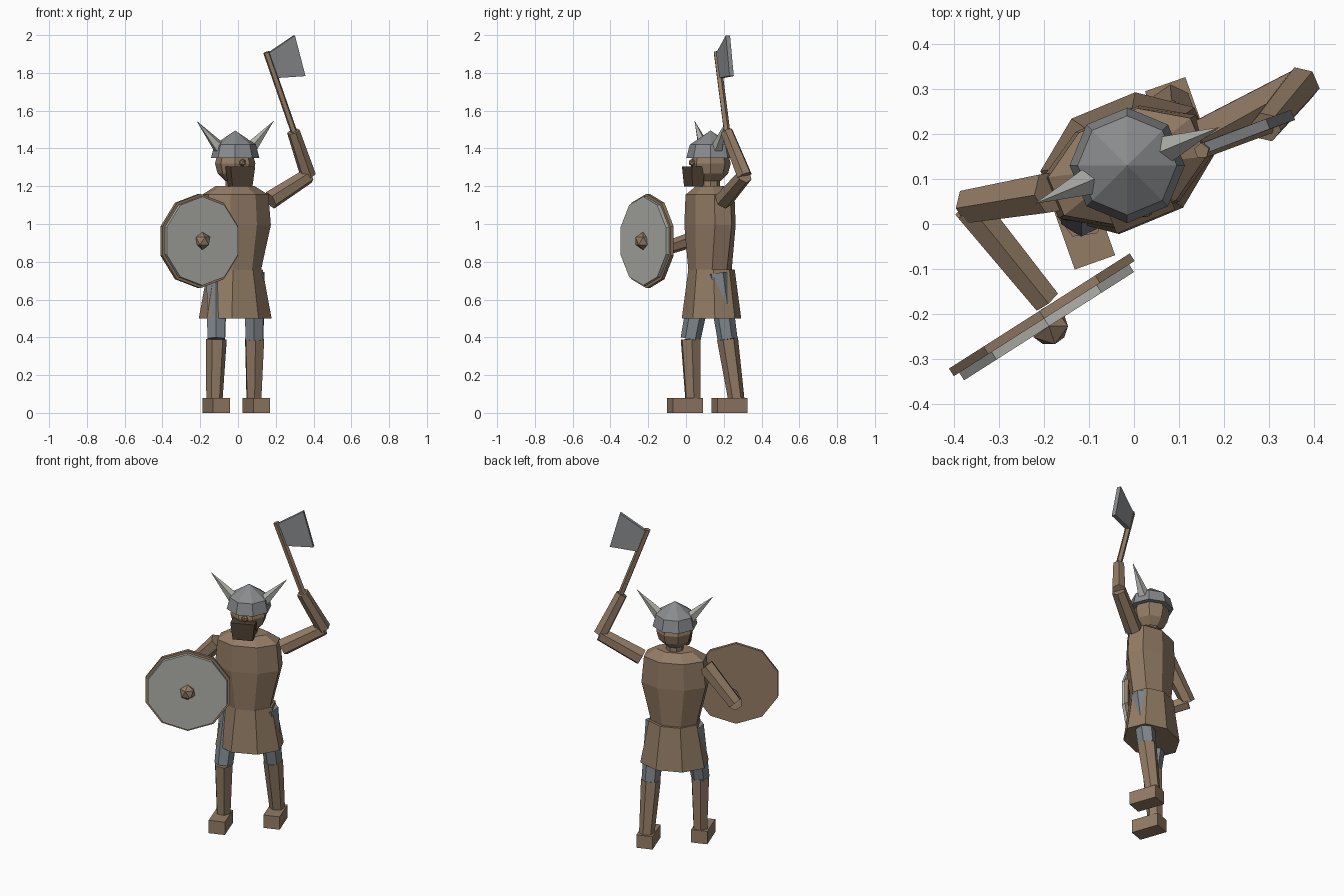
import bpy, bmesh, math
from mathutils import Vector, Matrix

if "Cube" in bpy.data.objects:
    bpy.data.objects.remove(bpy.data.objects["Cube"])

TURN = math.radians(22.5)          # whole figure is turned this much
CX, CY = -0.015, 0.13              # body axis


def material(name, rgb):
    m = bpy.data.materials.new(name)
    m.diffuse_color = (*rgb, 1)
    m.use_nodes = True
    m.node_tree.nodes["Principled BSDF"].inputs["Base Color"].default_value = m.diffuse_color
    return m


BROWN = material("leather_brown", (0.29, 0.20, 0.13))
DARK = material("beard_dark_brown", (0.085, 0.056, 0.036))
STEEL = material("steel_grey", (0.25, 0.26, 0.27))
CLOTH = material("trouser_grey", (0.21, 0.235, 0.26))
PALE = material("pale_grey", (0.44, 0.44, 0.41))


def finish(name, bm, mat):
    bmesh.ops.recalc_face_normals(bm, faces=bm.faces)
    me = bpy.data.meshes.new(name)
    bm.to_mesh(me)
    bm.free()
    me.materials.append(mat)
    ob = bpy.data.objects.new(name, me)
    bpy.context.collection.objects.link(ob)
    return ob


def limb(name, a, b, r1, r2, mat, sides=6, phase=0.0):
    """Tapered prism from point a to point b."""
    a, b = Vector(a), Vector(b)
    d = b - a
    m = (Matrix.Translation((a + b) / 2) @ d.to_track_quat('Z', 'Y').to_matrix().to_4x4()
         @ Matrix.Rotation(phase, 4, 'Z'))
    bm = bmesh.new()
    bmesh.ops.create_cone(bm, cap_ends=True, segments=sides, radius1=r1, radius2=r2,
                          depth=d.length, matrix=m)
    return finish(name, bm, mat)


def loft(name, rings, mat, cx=CX, cy=CY, sides=8):
    """Stack of elliptical rings (z, half width, half depth), turned with the body."""
    bm = bmesh.new()
    rows = []
    for z, w, d in rings:
        row = []
        for i in range(1 if w == 0 else sides):
            t = 2 * math.pi * (i + 0.5) / sides
            p = Matrix.Rotation(TURN, 3, 'Z') @ Vector((w * math.cos(t), d * math.sin(t), 0))
            row.append(bm.verts.new((cx + p.x, cy + p.y, z)))
        rows.append(row)
    for lo, hi in zip(rows, rows[1:]):
        for i in range(sides):
            j = (i + 1) % sides
            if len(hi) == 1:
                bm.faces.new((lo[i], lo[j], hi[0]))
            else:
                bm.faces.new((lo[i], lo[j], hi[j], hi[i]))
    for row in (rows[0], rows[-1]):
        if len(row) > 1:
            bm.faces.new(row)
    return finish(name, bm, mat)


def block(name, centre, size, mat, turn=TURN, taper=1.0):
    """Turned box, narrower at the bottom by taper."""
    bm = bmesh.new()
    bmesh.ops.create_cube(bm, size=1)
    for v in bm.verts:
        k = taper if v.co.z < 0 else 1
        v.co = Vector((v.co.x * size[0] * k, v.co.y * size[1] * k, v.co.z * size[2]))
    bmesh.ops.transform(bm, verts=bm.verts,
                        matrix=Matrix.Translation(centre) @ Matrix.Rotation(turn, 4, 'Z'))
    return finish(name, bm, mat)


def ball(name, centre, r, mat):
    bm = bmesh.new()
    bmesh.ops.create_icosphere(bm, subdivisions=1, radius=r, matrix=Matrix.Translation(centre))
    return finish(name, bm, mat)


# Tunic: torso and flared skirt
loft("torso", [(0.75, 0.14, 0.11), (0.995, 0.2, 0.125), (1.155, 0.185, 0.12),
               (1.2, 0.11, 0.068)], BROWN, cy=0.127)
loft("skirt", [(0.5, 0.2, 0.15), (0.76, 0.15, 0.118)], BROWN, cy=0.135)

# Neck, head, nose and beard
loft("neck", [(1.17, 0.05, 0.05), (1.25, 0.05, 0.05)], BROWN)
bm = bmesh.new()
bmesh.ops.create_uvsphere(bm, u_segments=8, v_segments=6, radius=0.107,
                          matrix=Matrix.Translation((CX, CY, 1.32)))
finish("head", bm, BROWN)
ball("nose", (0.024, 0.032, 1.325), 0.02, BROWN)
block("beard", (0.012, 0.04, 1.252), (0.14, 0.075, 0.105), DARK, taper=0.82)

# Helmet with two horns
loft("helmet", [(1.35, 0.128, 0.128), (1.42, 0.11, 0.11), (1.495, 0, 0)], STEEL)
for side, s in (("left", -1), ("right", 1)):
    def out(r, z):
        return (CX + s * r * math.cos(TURN), CY + s * r * math.sin(TURN), z)
    limb("horn_" + side, out(0.092, 1.405), out(0.222, 1.547), 0.034, 0.0, PALE, 5)

# Legs: hip, knee, ankle, foot centre
legs = {"left": ((-0.112, 0.092, 0.74), (-0.115, 0.024, 0.39), (-0.125, 0.037, 0.06), (-0.115, -0.005, 0.04)),
        "right": ((0.085, 0.168, 0.74), (0.088, 0.22, 0.39), (0.084, 0.268, 0.06), (0.0975, 0.23, 0.04))}
for side, (hip, knee, ankle, foot) in legs.items():
    limb("thigh_" + side, knee, hip, 0.053, 0.062, CLOTH)
    limb("boot_" + side, ankle, knee, 0.043, 0.056, BROWN)
    block("foot_" + side, foot, (0.095, 0.17, 0.08), BROWN, turn=math.radians(19.5))

# Arms: shoulder, elbow, hand
arms = {"left": ((-0.185, 0.07, 1.115), (-0.365, 0.04, 0.92), (-0.195, -0.17, 0.85)),
        "right": ((0.17, 0.198, 1.125), (0.372, 0.31, 1.255), (0.293, 0.215, 1.49))}
for side, (shoulder, elbow, hand) in arms.items():
    limb("upper_arm_" + side, shoulder, elbow, 0.05, 0.042, BROWN)
    limb("forearm_" + side, elbow, hand, 0.042, 0.035, BROWN)

# Axe: handle and flared blade plate
limb("axe_handle", (0.32, 0.225, 1.42), (0.15, 0.162, 1.91), 0.018, 0.018, BROWN, 5)
normal = Vector((math.sin(TURN), -math.cos(TURN), 0))
outline = [Vector(p) for p in ((0.16, 0.17, 1.905), (0.297, 0.222, 1.998),
                               (0.353, 0.242, 1.783), (0.203, 0.188, 1.773))]
bm = bmesh.new()
front = [bm.verts.new(p + normal * 0.012) for p in outline]
back = [bm.verts.new(p - normal * 0.012) for p in outline]
bm.faces.new(front)
bm.faces.new(back[::-1])
for i in range(4):
    j = (i + 1) % 4
    bm.faces.new((front[i], back[i], back[j], front[j]))
finish("axe_blade", bm, STEEL)

# Round shield: wooden back, pale face and boss
n = Vector((0.537, -0.843, 0)).normalized()
c = Vector((-0.21, -0.193, 0.91))


def disc(name, d0, d1, r, mat):
    bm = bmesh.new()
    u = Vector((-n.y, n.x, 0))
    rows = [[bm.verts.new(c + n * d + (u * math.sin(t) + Vector((0, 0, 1)) * math.cos(t)) * r)
             for t in (2 * math.pi * i / 10 for i in range(10))] for d in (d0, d1)]
    for row in rows:
        bm.faces.new(row)
    for i in range(10):
        j = (i + 1) % 10
        bm.faces.new((rows[0][i], rows[0][j], rows[1][j], rows[1][i]))
    finish(name, bm, mat)


disc("shield_back", 0.0, 0.02, 0.25, BROWN)
disc("shield_face", 0.018, 0.04, 0.235, PALE)
ball("shield_boss", c + n * 0.04, 0.047, BROWN)
